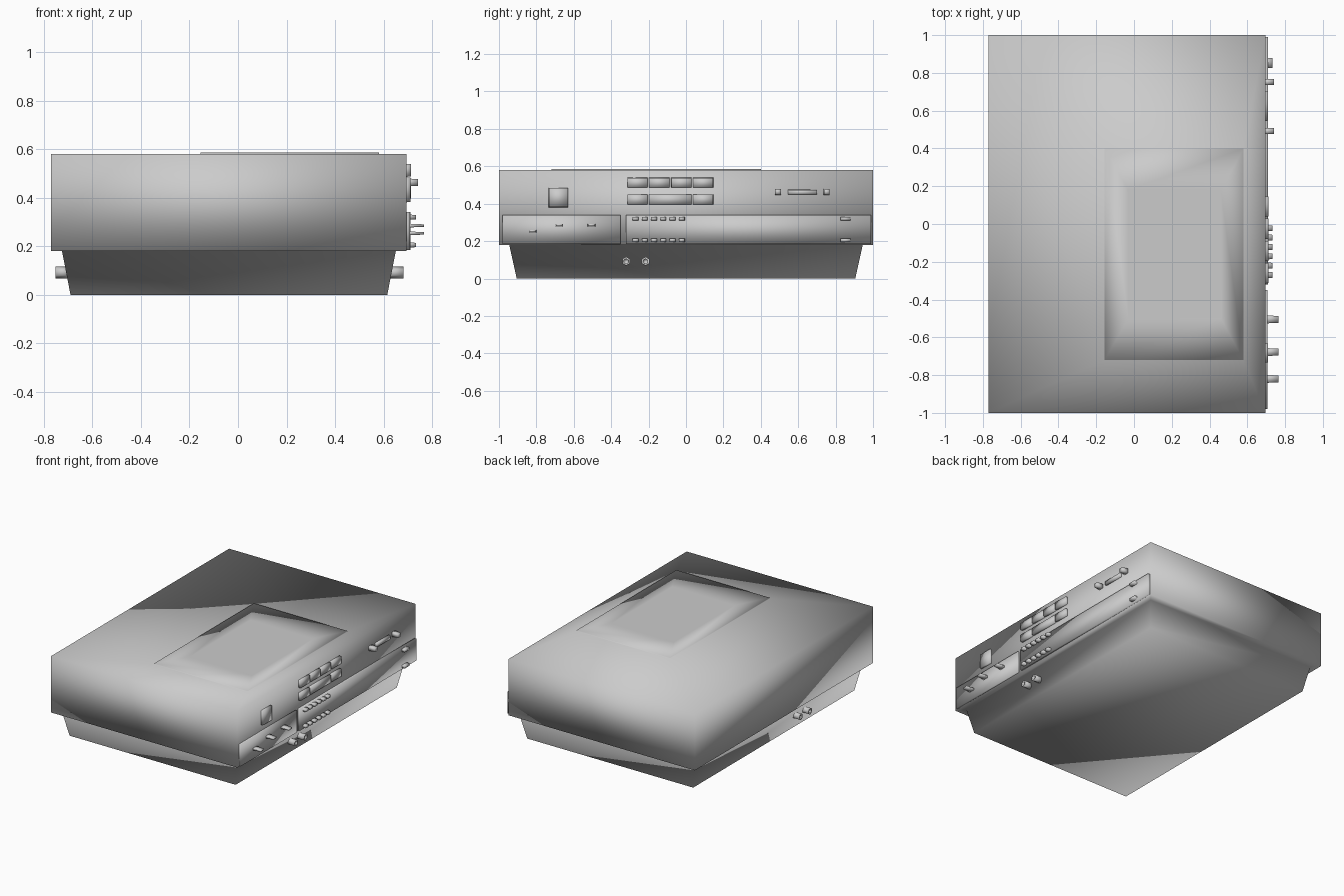
import bpy, bmesh, math

if "Cube" in bpy.data.objects:
    bpy.data.objects.remove(bpy.data.objects["Cube"])


def finish(name, bm, smooth=True):
    bmesh.ops.recalc_face_normals(bm, faces=bm.faces)
    for f in bm.faces:
        f.smooth = smooth
    me = bpy.data.meshes.new(name)
    bm.to_mesh(me)
    bm.free()
    ob = bpy.data.objects.new(name, me)
    bpy.context.collection.objects.link(ob)
    return ob


def loft(bm, rings):
    """Skin a list of closed point loops and cap both ends."""
    loops = [[bm.verts.new(p) for p in ring] for ring in rings]
    n = len(loops[0])
    for a, b in zip(loops, loops[1:]):
        for i in range(n):
            j = (i + 1) % n
            bm.faces.new((a[i], a[j], b[j], b[i]))
    bm.faces.new(loops[0][::-1])
    return bm.faces.new(loops[-1])


def rect(x0, x1, y0, y1, z):
    return [(x0, y0, z), (x1, y0, z), (x1, y1, z), (x0, y1, z)]


def side_block(name, y0, y1, z0, z1, x1, taper=0.0, x0=0.68):
    """Block standing out of the control side, optionally narrowing to its tip."""
    bm = bmesh.new()
    loft(bm, [[(x, y0 + t, z0 + t), (x, y1 - t, z0 + t),
               (x, y1 - t, z1 - t), (x, y0 + t, z1 - t)]
              for x, t in ((x0, 0.0), (x1, taper))])
    return finish(name, bm)


# Housing: tapered foot, overhanging body and raised lid frame in one skin
bm = bmesh.new()
loft(bm, [
    rect(-0.69, 0.615, -0.905, 0.905, 0.0),
    rect(-0.725, 0.65, -0.945, 0.945, 0.18),
    rect(-0.77, 0.695, -1.0, 1.0, 0.18),
    rect(-0.77, 0.695, -1.0, 1.0, 0.58),
    rect(-0.155, 0.58, -0.72, 0.40, 0.58),
    rect(-0.155, 0.58, -0.72, 0.40, 0.586),
    rect(-0.03, 0.46, -0.50, 0.18, 0.582),
])
finish("housing", bm)

# Flat window inside the lid frame
bm = bmesh.new()
bm.faces.new([bm.verts.new(p) for p in rect(-0.03, 0.46, -0.50, 0.18, 0.583)])
finish("lid_window", bm, False)

# Lower control panels
side_block("slider_panel", -0.98, -0.35, 0.185, 0.34, 0.708)
side_block("button_panel", -0.32, 0.99, 0.185, 0.34, 0.71)

# Large square button and the two rows of keys
side_block("square_button", -0.735, -0.63, 0.38, 0.485, 0.71, 0.002)
for y0, y1 in ((-0.315, -0.205), (-0.198, -0.088), (-0.08, 0.03), (0.037, 0.147)):
    side_block("upper_key", y0, y1, 0.485, 0.54, 0.712, 0.002)
for y0, y1 in ((-0.315, -0.205), (-0.198, 0.03), (0.037, 0.147)):
    side_block("lower_key", y0, y1, 0.395, 0.45, 0.712, 0.002)

# Slider levers
for y, z in ((-0.82, 0.253), (-0.678, 0.285), (-0.505, 0.285)):
    side_block("slider_lever", y - 0.022, y + 0.022, z - 0.009, z + 0.009, 0.766, 0.004)

# Small buttons in two rows
for z in (0.205, 0.32):
    for i in range(6):
        y = -0.27 + i * 0.0495
        side_block("small_button", y - 0.017, y + 0.017, z - 0.011, z + 0.011, 0.734, 0.002)
    side_block("end_button", 0.825, 0.88, z - 0.011, z + 0.011, 0.733, 0.002)

# Knobs and the bar between them
for y in (0.492, 0.752):
    side_block("knob", y - 0.017, y + 0.017, 0.447, 0.479, 0.742, 0.002)
side_block("knob_bar", 0.545, 0.702, 0.447, 0.476, 0.71, 0.002)

# Hexagonal sockets with a hollow centre on both sides of the foot
for s, base, tip in ((1, 0.61, 0.682), (-1, 0.69, 0.752)):
    for y in (-0.32, -0.216):
        bm = bmesh.new()
        loft(bm, [[(s * x, y + r * math.sin(k * math.pi / 3),
                    0.092 + r * math.cos(k * math.pi / 3)) for k in range(6)]
                  for x, r in ((base, 0.024), (tip, 0.024), (tip, 0.013), (tip - 0.02, 0.013))])
        finish("right_socket" if s > 0 else "left_socket", bm)
